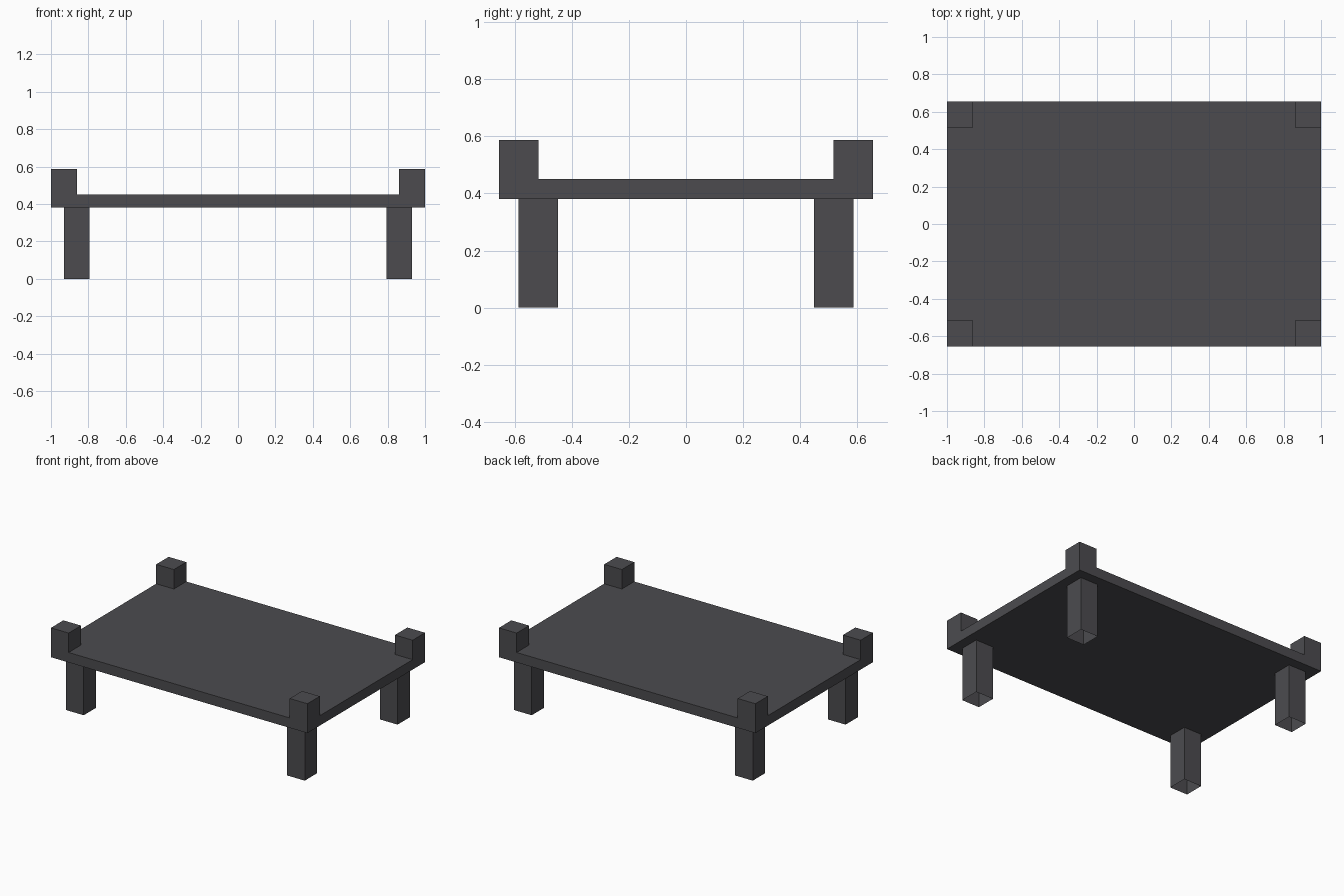
import bpy
import bmesh
from mathutils import Vector

cube = bpy.data.objects.get("Cube")
if cube:
    bpy.data.objects.remove(cube, do_unlink=True)

HALF_X, HALF_Y = 1.0, 0.655
SLAB_BOTTOM, SLAB_TOP, POST_TOP = 0.38, 0.45, 0.587
POST = 0.138      # side of the square posts and legs
INSET = 0.069     # distance of the legs from the slab edge

mat = bpy.data.materials.new("charcoal grey")
mat.use_nodes = True
colour = (0.072, 0.071, 0.078, 1)
mat.diffuse_color = colour
mat.node_tree.nodes["Principled BSDF"].inputs["Base Color"].default_value = colour


def add_box(bm, low, high):
    verts = bmesh.ops.create_cube(bm, size=1)["verts"]
    low, high = Vector(low), Vector(high)
    for v in verts:
        v.co = (low + high) / 2 + v.co * (high - low)


def finish(bm, name):
    mesh = bpy.data.meshes.new(name)
    bm.normal_update()
    bm.to_mesh(mesh)
    bm.free()
    mesh.materials.append(mat)
    obj = bpy.data.objects.new(name, mesh)
    bpy.context.collection.objects.link(obj)


# Table top: slab cut near its edges, with the corners raised into posts
bm = bmesh.new()
add_box(bm, (-HALF_X, -HALF_Y, SLAB_BOTTOM), (HALF_X, HALF_Y, SLAB_TOP))
for axis, half in ((Vector((1, 0, 0)), HALF_X), (Vector((0, 1, 0)), HALF_Y)):
    for side in (-1, 1):
        bmesh.ops.bisect_plane(bm, geom=bm.verts[:] + bm.edges[:] + bm.faces[:],
                               plane_co=axis * side * (half - POST), plane_no=axis)
bm.normal_update()
corners = []
for f in bm.faces:
    c = f.calc_center_median()
    if f.normal.z > 0.5 and abs(c.x) > HALF_X - POST and abs(c.y) > HALF_Y - POST:
        corners.append(f)
raised = bmesh.ops.extrude_discrete_faces(bm, faces=corners)["faces"]
for f in raised:
    for v in f.verts:
        v.co.z = POST_TOP
bmesh.ops.remove_doubles(bm, verts=bm.verts[:], dist=0.0001)
bmesh.ops.recalc_face_normals(bm, faces=bm.faces[:])
finish(bm, "table_top")

# Legs: square tubes, open at the foot
for side_x, x_name in ((-1, "right"), (1, "left")):
    for side_y, y_name in ((-1, "front"), (1, "back")):
        x = side_x * (HALF_X - INSET - POST / 2)
        y = side_y * (HALF_Y - INSET - POST / 2)
        bm = bmesh.new()
        add_box(bm, (x - POST / 2, y - POST / 2, 0),
                (x + POST / 2, y + POST / 2, SLAB_BOTTOM))
        bm.normal_update()
        foot = [f for f in bm.faces if f.normal.z < -0.5]
        bmesh.ops.delete(bm, geom=foot, context="FACES_ONLY")
        finish(bm, f"{y_name}_{x_name}_leg")
